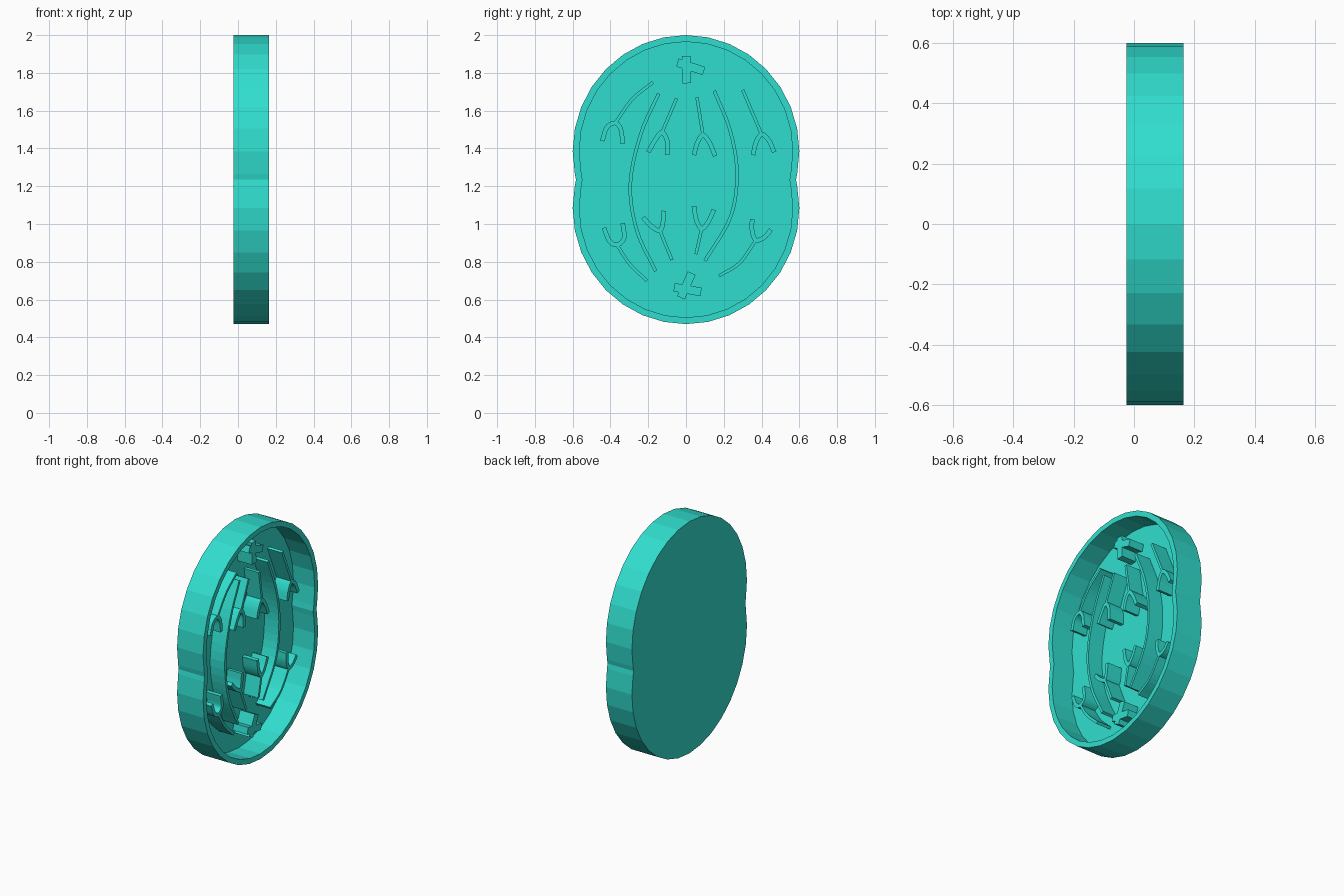
import bpy, bmesh, math
from mathutils import Vector

if "Cube" in bpy.data.objects:
    bpy.data.objects.remove(bpy.data.objects["Cube"])

BACK, FLOOR, RELIEF, RIM = -0.025, 0.01, 0.115, 0.165
teal = bpy.data.materials.new("teal")
teal.diffuse_color = (0.03, 0.73, 0.62, 1)
teal.use_nodes = True
teal.node_tree.nodes["Principled BSDF"].inputs["Base Color"].default_value = teal.diffuse_color


def finish(bm, name):
    bmesh.ops.recalc_face_normals(bm, faces=bm.faces)
    mesh = bpy.data.meshes.new(name)
    bm.to_mesh(mesh)
    bm.free()
    mesh.materials.append(teal)
    obj = bpy.data.objects.new(name, mesh)
    bpy.context.collection.objects.link(obj)
    return obj


def outline(inset):
    """Two overlapping 32-sided rounds with a slight waist between them."""
    ry, rz, mid, off = 0.6 - inset, 0.615 - inset, 1.235, 0.15
    half = []
    for k in range(-9, 10):
        a = k * math.tau / 32
        half.append((ry * math.sin(a), off + rz * math.cos(a)))
    waist = half[-1][0] - 0.006
    pts = half + [(waist, 0)] + [(-y, -z) for y, z in half] + [(-waist, 0)]
    return [(y, mid + z) for y, z in pts]


def smooth(pts, steps=5):
    """Catmull-Rom through a few guide points."""
    p = [Vector(q) for q in pts]
    if len(p) < 3:
        return p
    p = [2 * p[0] - p[1]] + p + [2 * p[-1] - p[-2]]
    out = []
    for i in range(1, len(p) - 2):
        a, b, c, d = p[i - 1:i + 3]
        for s in range(steps):
            t = s / steps
            out.append(0.5 * (2 * b + (c - a) * t + (2 * a - 5 * b + 4 * c - d) * t * t
                              + (3 * b - a - 3 * c + d) * t ** 3))
    return out + [p[-2]]


def ribbon(bm, pts, width):
    """Raised wall of even width following a path on the dish floor."""
    path = smooth(pts)
    rings = []
    for i, q in enumerate(path):
        d = (path[min(i + 1, len(path) - 1)] - path[max(i - 1, 0)]).normalized()
        n = Vector((-d.y, d.x)) * width / 2
        a, b = q + n, q - n
        rings.append([bm.verts.new(v) for v in (
            (FLOOR - 0.01, *a), (RELIEF, *a), (RELIEF, *b), (FLOOR - 0.01, *b))])
    for r, s in zip(rings, rings[1:]):
        for j in range(4):
            k = (j + 1) % 4
            bm.faces.new((r[j], r[k], s[k], s[j]))
    bm.faces.new(rings[0])
    bm.faces.new(rings[-1])


# Cell dish: closed back, outer wall, rim, inner wall and floor
bm = bmesh.new()
loops = [[bm.verts.new((x, y, z)) for y, z in outline(inset)]
         for inset, x in ((0, BACK), (0, RIM), (0.035, RIM), (0.035, FLOOR))]
count = len(loops[0])
for lo, hi in zip(loops, loops[1:]):
    for i in range(count):
        j = (i + 1) % count
        bm.faces.new((lo[i], lo[j], hi[j], hi[i]))
bm.faces.new(loops[0])
bm.faces.new(loops[-1])
finish(bm, "cell_dish")

# Long spindle fibres
fibres = {
    "spindle_fibre_left": [(-0.145, 1.69), (-0.24, 1.475), (-0.295, 1.21),
                           (-0.26, 0.965), (-0.16, 0.75)],
    "spindle_fibre_right": [(0.15, 1.705), (0.235, 1.49), (0.27, 1.265),
                            (0.235, 1.035), (0.1, 0.805)],
}
for name, pts in fibres.items():
    bm = bmesh.new()
    ribbon(bm, pts, 0.018)
    finish(bm, name)

# Chromosomes: (fibre path ending at the fork, left arm bend, left tip, right bend, right tip)
chromosomes = [
    ([(-0.175, 1.75), (-0.285, 1.66), (-0.375, 1.535)],
     (-0.42, 1.51), (-0.443, 1.44), (-0.345, 1.5), (-0.335, 1.425)),
    ([(-0.05, 1.665), (-0.127, 1.485)],
     (-0.16, 1.45), (-0.2, 1.38), (-0.1, 1.44), (-0.1, 1.365)),
    ([(0.058, 1.67), (0.09, 1.47)],
     (0.06, 1.43), (0.042, 1.365), (0.125, 1.43), (0.155, 1.36)),
    ([(0.3, 1.71), (0.4, 1.475)],
     (0.37, 1.43), (0.355, 1.365), (0.44, 1.44), (0.467, 1.38)),
    ([(-0.207, 0.7), (-0.3, 0.79), (-0.365, 0.89)],
     (-0.405, 0.91), (-0.435, 0.98), (-0.328, 0.925), (-0.335, 1.005)),
    ([(-0.075, 0.81), (-0.138, 0.965)],
     (-0.185, 0.99), (-0.227, 1.035), (-0.122, 1.01), (-0.117, 1.07)),
    ([(0.053, 0.84), (0.083, 0.975)],
     (0.055, 1.02), (0.042, 1.095), (0.117, 1.01), (0.148, 1.075)),
    ([(0.175, 0.725), (0.285, 0.795), (0.37, 0.915)],
     (0.35, 0.965), (0.35, 1.025), (0.415, 0.93), (0.45, 0.97)),
]
for i, (fibre, lbend, ltip, rbend, rtip) in enumerate(chromosomes):
    bm = bmesh.new()
    ribbon(bm, fibre, 0.017)
    ribbon(bm, [ltip, lbend, fibre[-1], rbend, rtip], 0.024)
    finish(bm, f"chromosome_{i + 1}")

# Centriole pairs: crossed bars at each pole
centrioles = {
    "centriole_pair_top": [((0.0, 1.89), (0.005, 1.745)), ((-0.045, 1.855), (0.095, 1.81))],
    "centriole_pair_bottom": [((0.03, 0.74), (-0.027, 0.61)), ((-0.063, 0.665), (0.08, 0.64))],
}
for name, bars in centrioles.items():
    bm = bmesh.new()
    for bar in bars:
        ribbon(bm, bar, 0.045)
    finish(bm, name)
